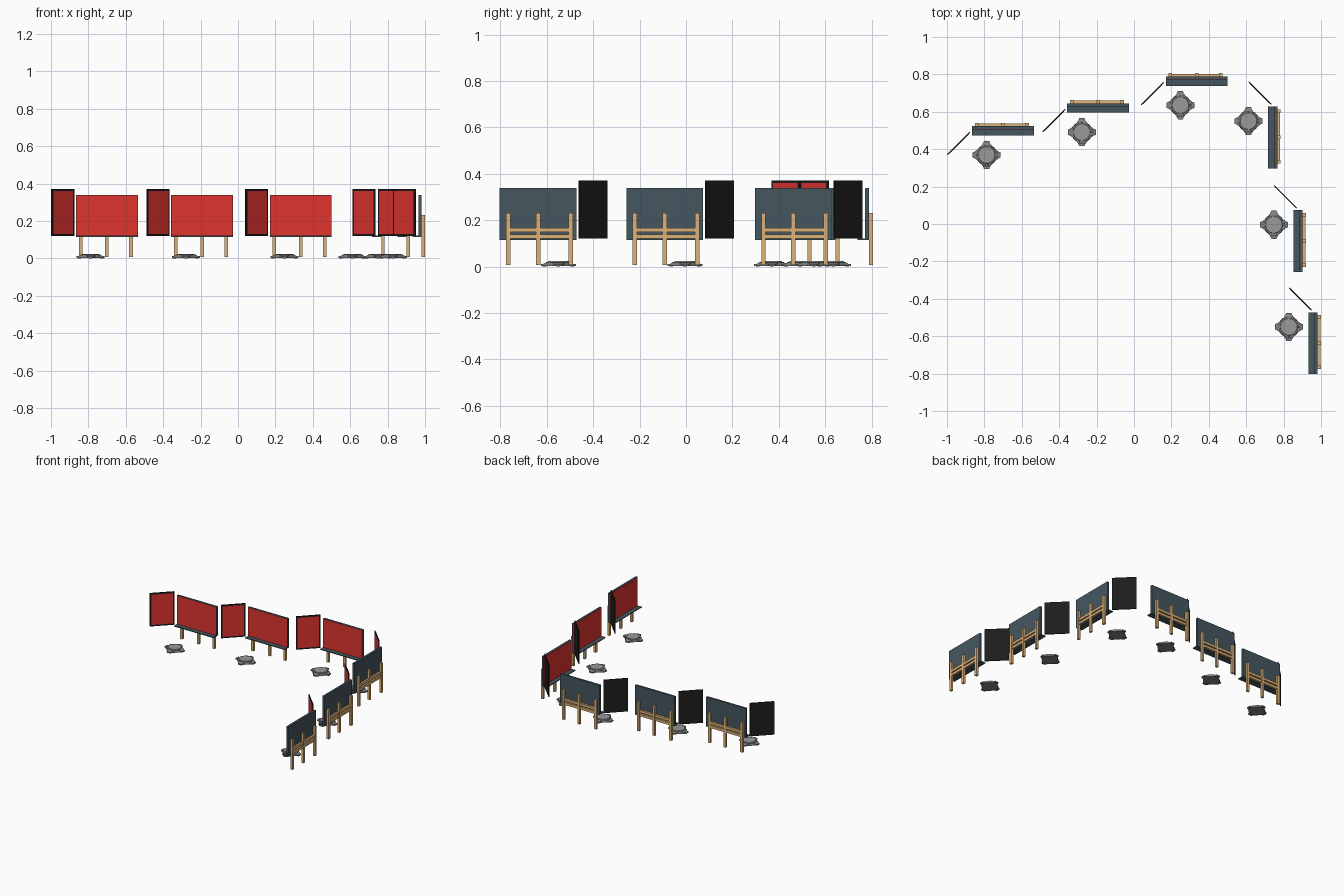
import bpy, bmesh, math
from mathutils import Matrix, Vector

if "Cube" in bpy.data.objects:
    bpy.data.objects.remove(bpy.data.objects["Cube"])

def material(name, rgb):
    m = bpy.data.materials.new(name)
    m.diffuse_color = (*rgb, 1)
    m.use_nodes = True
    m.node_tree.nodes["Principled BSDF"].inputs["Base Color"].default_value = m.diffuse_color
    return m

RED = material("red", (0.75, 0.035, 0.03))
SLATE = material("slate", (0.06, 0.095, 0.115))
WOOD = material("wood", (0.72, 0.45, 0.19))
BLACK = material("black", (0.012, 0.012, 0.012))
GREY = material("grey", (0.23, 0.23, 0.23))
LIGHT = material("light_grey", (0.32, 0.32, 0.32))
BROWN = material("brown", (0.35, 0.2, 0.08))

def finish(name, bm, mat, frame):
    bmesh.ops.recalc_face_normals(bm, faces=bm.faces)
    me = bpy.data.meshes.new(name)
    bm.to_mesh(me)
    bm.free()
    me.materials.append(mat)
    ob = bpy.data.objects.new(name, me)
    ob.matrix_world = frame
    bpy.context.collection.objects.link(ob)

def add_box(bm, x0, x1, y0, y1, z0, z1):
    size = Matrix.Diagonal((x1 - x0, y1 - y0, z1 - z0, 1))
    mid = Matrix.Translation(((x0 + x1) / 2, (y0 + y1) / 2, (z0 + z1) / 2))
    bmesh.ops.create_cube(bm, size=1, matrix=mid @ size)

def boxes(name, mat, frame, *dims):
    bm = bmesh.new()
    for d in dims:
        add_box(bm, *d)
    finish(name, bm, mat, frame)

def disc(bm, r0, r1, z0, z1, x=0, y=0, n=24):
    bmesh.ops.create_cone(bm, cap_ends=True, segments=n, radius1=r0, radius2=r1,
                          depth=z1 - z0, matrix=Matrix.Translation((x, y, (z0 + z1) / 2)))

W = 0.331          # board width
POSTS = (0.025, 0.165, 0.294)

def station(frame):
    # Main board, red face and tray
    boxes("board", SLATE, frame, (0, W, 0.034, 0.05, 0.116, 0.338))
    boxes("board_face", RED, frame, (0.003, W - 0.003, 0.032, 0.035, 0.122, 0.336))
    boxes("tray", SLATE, frame, (0, W, 0, 0.05, 0.115, 0.121))
    # Wooden support frame
    boxes("posts", WOOD, frame, *[(p - 0.0095, p + 0.0095, 0.05, 0.067, 0.007, 0.231) for p in POSTS])
    boxes("crossbars", WOOD, frame, *[(0.017, 0.302, 0.05, 0.064, z, z + 0.019)
                                      for z in (0.12, 0.148)])
    # Angled side panel
    side = frame @ Matrix.Translation((-0.131, -0.102, 0)) @ Matrix.Rotation(math.pi / 4, 4, 'Z')
    boxes("side_panel", BLACK, side, (0, 0.17, -0.003, 0.003, 0.12, 0.371))
    boxes("side_panel_face", RED, side, (0.011, 0.159, -0.004, 0, 0.131, 0.36))
    # Low round floor pad with four tapered feet
    pad = frame @ Matrix.Translation((0.078, -0.104, 0))
    bm = bmesh.new()
    for k in range(4):
        rot = Matrix.Rotation(k * math.pi / 2, 3, 'Z')
        prof = [(0.035, -0.034), (0.054, -0.025), (0.064, -0.018), (0.075, -0.014),
                (0.075, 0.014), (0.064, 0.018), (0.054, 0.025), (0.035, 0.034)]
        low = [bm.verts.new(rot @ Vector((x, y, 0.003))) for x, y in prof]
        top = [bm.verts.new(rot @ Vector((x, y, 0.018 if x < 0.06 else 0.012))) for x, y in prof]
        bm.faces.new(low)
        bm.faces.new((top[0], top[1], top[6], top[7]))
        bm.faces.new((top[1], top[2], top[5], top[6]))
        bm.faces.new((top[2], top[3], top[4], top[5]))
        for i in range(8):
            j = (i + 1) % 8
            bm.faces.new((low[i], low[j], top[j], top[i]))
    finish("pad_feet", bm, GREY, pad)
    bm = bmesh.new()
    disc(bm, 0.057, 0.053, 0.003, 0.02)
    finish("pad_body", bm, GREY, pad)
    bm = bmesh.new()
    disc(bm, 0.047, 0.044, 0.018, 0.023)
    finish("pad_top", bm, LIGHT, pad)
    bm = bmesh.new()
    for x, y in ((1, 0), (0, 1), (-1, 0), (0, -1)):
        disc(bm, 0.008, 0.008, 0, 0.004, x * 0.06, y * 0.06, 12)
    finish("pad_studs", bm, BROWN, pad)

# Back row faces the front, right row is turned to face left
for x, y in ((-0.866, 0.473), (-0.357, 0.595), (0.17, 0.739)):
    station(Matrix.Translation((x, y, 0)))
for x, y in ((0.716, 0.628), (0.852, 0.074), (0.932, -0.472)):
    station(Matrix.Translation((x, y, 0)) @ Matrix.Rotation(-math.pi / 2, 4, 'Z'))
